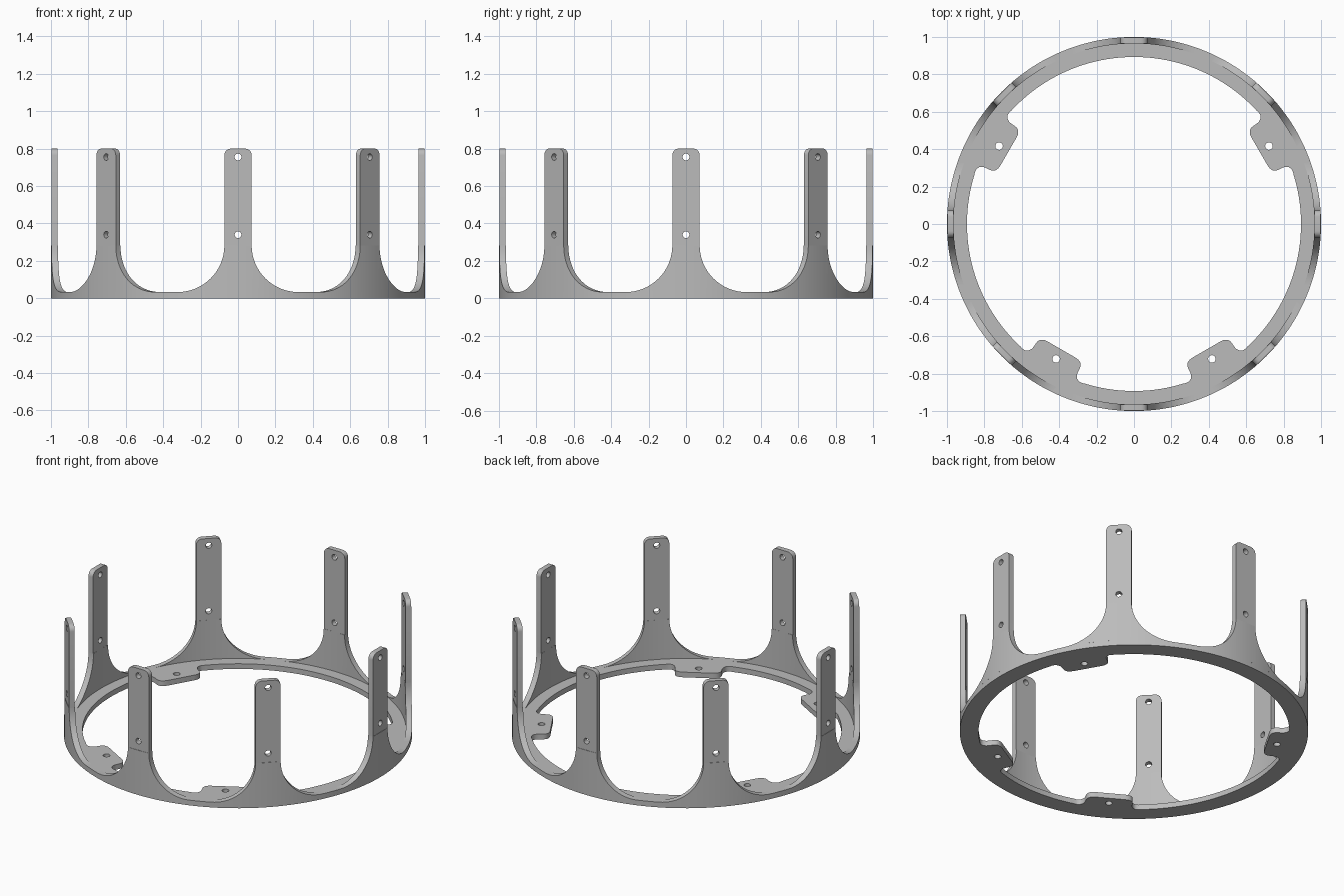
import bpy, bmesh
from math import sin, cos, pi, radians, sqrt, atan2, hypot
from mathutils import Matrix

old = bpy.data.objects.get("Cube")
if old:
    bpy.data.objects.remove(old)

BASE_H = 0.033      # ring thickness
R_OUT, R_WALL, R_IN = 1.0, 0.965, 0.893
POST_W, POST_TOP = 0.073, 0.8
FILLET = 0.25       # flare radius at the foot of each post
SHOULDER = BASE_H + FILLET

grey = bpy.data.materials.new("plain grey")
grey.use_nodes = True
colour = (0.5, 0.5, 0.5, 1)
grey.diffuse_color = colour
grey.node_tree.nodes["Principled BSDF"].inputs["Base Color"].default_value = colour


def circle(r, cx=0, cy=0, n=24):
    return [(cx + r * cos(2 * pi * i / n), cy + r * sin(2 * pi * i / n)) for i in range(n)]


def smooth(obj):
    bpy.ops.object.select_all(action="DESELECT")
    obj.select_set(True)
    bpy.context.view_layer.objects.active = obj
    bpy.ops.object.shade_smooth_by_angle(angle=radians(30))


def plate(name, outlines, thickness, matrix):
    """Flat plate from closed outlines; inner outlines become holes."""
    curve = bpy.data.curves.new(name, "CURVE")
    curve.dimensions, curve.fill_mode = "2D", "BOTH"
    curve.extrude = thickness / 2
    for pts in outlines:
        s = curve.splines.new("POLY")
        s.points.add(len(pts) - 1)
        for p, (x, y) in zip(s.points, pts):
            p.co = (x, y, 0, 1)
        s.use_cyclic_u = True
    obj = bpy.data.objects.new(name, curve)
    bpy.context.collection.objects.link(obj)
    bpy.ops.object.select_all(action="DESELECT")
    obj.select_set(True)
    bpy.context.view_layer.objects.active = obj
    bpy.ops.object.convert(target="MESH")
    obj = bpy.context.object
    obj.data.transform(matrix)
    obj.data.materials.clear()
    obj.data.materials.append(grey)
    smooth(obj)
    return obj


# Base ring with four inward mounting tabs
half_tab = [(0.085, 0.775), (0.105, 0.777), (0.122, 0.785), (0.132, 0.798),
            (0.135, 0.815), (0.136, 0.835), (0.14, 0.853), (0.15, 0.868),
            (0.165, 0.876), (0.182, 0.876), (0.2, 0.87)]
tab = [(-t, u) for t, u in reversed(half_tab)] + half_tab
tab_angles = [30, 150, 240, 300]
half_span = atan2(*half_tab[-1])
inner = []
for i, deg in enumerate(tab_angles):
    a = radians(deg)
    for t, u in tab:
        inner.append((u * cos(a) - t * sin(a), u * sin(a) + t * cos(a)))
    start = a + half_span
    end = radians(tab_angles[(i + 1) % 4] + (360 if i == 3 else 0)) - half_span
    steps = int((end - start) / radians(2)) + 1
    for k in range(1, steps):
        b = start + (end - start) * k / steps
        inner.append((R_IN * cos(b), R_IN * sin(b)))
tab_holes = [circle(0.02, 0.833 * cos(radians(d)), 0.833 * sin(radians(d))) for d in tab_angles]
plate("base_ring", [circle(R_OUT, n=192), inner] + tab_holes, BASE_H,
      Matrix.Translation((0, 0, BASE_H / 2)))

# Flat upright post with rounded top corners and two screw holes
c = 0.035
corner = [(POST_W - c + c * cos(k * pi / 12), POST_TOP - c + c * sin(k * pi / 12)) for k in range(7)]
outline = [(-POST_W, SHOULDER), (POST_W, SHOULDER)] + corner + [(-x, z) for x, z in reversed(corner)]
post_out = sqrt(R_OUT ** 2 - POST_W ** 2)
post = plate("post_0", [outline, circle(0.018, 0, 0.755), circle(0.018, 0, 0.34)],
             post_out - R_WALL,
             Matrix.Translation((0, -(post_out + R_WALL) / 2, 0)) @ Matrix.Rotation(pi / 2, 4, "X"))

# Curved flare joining the post to the ring
N = 20
side = [(POST_W + FILLET * (1 - cos(k * pi / 2 / N)), SHOULDER - FILLET * sin(k * pi / 2 / N))
        for k in range(N + 1)]
columns = [(-x, z) for x, z in reversed(side)]
columns += [(POST_W * k / 3, SHOULDER) for k in (-2, -1, 0, 1, 2)] + side
bm = bmesh.new()
rows = []
for x, z in columns:
    yo, yi = -sqrt(R_OUT ** 2 - x * x), -sqrt(R_WALL ** 2 - x * x)
    rows.append([bm.verts.new(p) for p in
                 ((x, yo, BASE_H), (x, yo, z), (x, yi, z), (x, yi, BASE_H))])
for a, b in zip(rows, rows[1:]):
    for k in range(4):
        j = (k + 1) % 4
        bm.faces.new((a[k], b[k], b[j], a[j]))
bmesh.ops.remove_doubles(bm, verts=bm.verts, dist=1e-5)
bmesh.ops.recalc_face_normals(bm, faces=bm.faces)
mesh = bpy.data.meshes.new("flare")
bm.to_mesh(mesh)
bm.free()
mesh.materials.append(grey)
flare = bpy.data.objects.new("flare_0", mesh)
bpy.context.collection.objects.link(flare)
smooth(flare)

# Repeat post and flare around the ring
for i in range(1, 8):
    for src, name in ((post, "post"), (flare, "flare")):
        dup = src.copy()
        dup.name = f"{name}_{i}"
        dup.rotation_euler.z = i * pi / 4
        bpy.context.collection.objects.link(dup)
